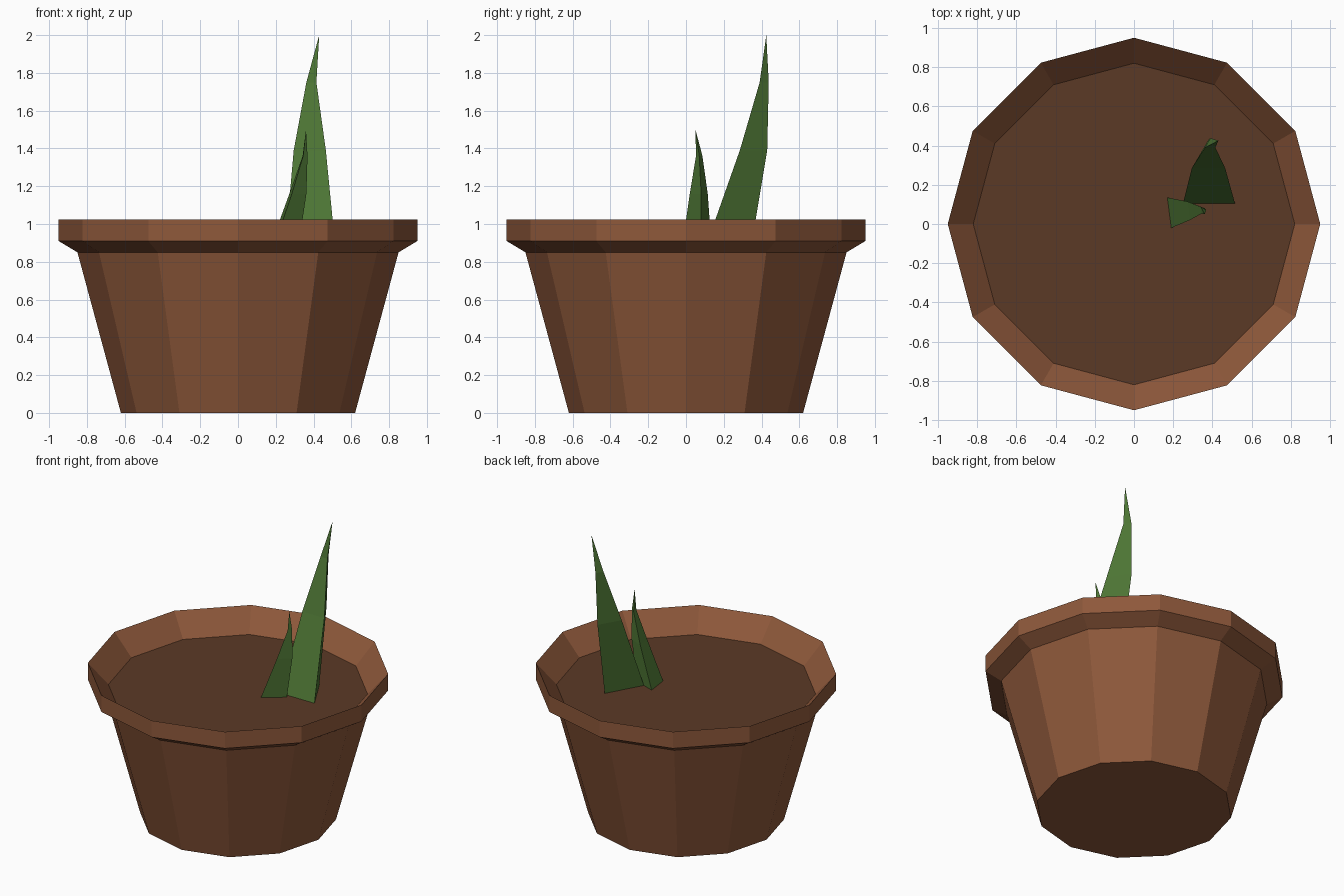
import bpy
from math import cos, sin, tau

cube = bpy.data.objects.get("Cube")
if cube:
    bpy.data.objects.remove(cube, do_unlink=True)


def material(name, color):
    mat = bpy.data.materials.new(name)
    mat.use_nodes = True
    mat.diffuse_color = color
    bsdf = mat.node_tree.nodes["Principled BSDF"]
    bsdf.inputs["Base Color"].default_value = color
    bsdf.inputs["Roughness"].default_value = 0.8
    return mat


def circle(radius, z, sides=12):
    return [(radius * cos(tau * i / sides), radius * sin(tau * i / sides), z)
            for i in range(sides)]


def loft(name, rings, mat, tip=None, base=True):
    """Skin counter-clockwise rings from bottom to top, with an optional tip."""
    n = len(rings[0])
    verts = [p for ring in rings for p in ring]
    faces = [tuple(reversed(range(n)))] if base else []
    for r in range(len(rings) - 1):
        for i in range(n):
            j = (i + 1) % n
            a, b = r * n, (r + 1) * n
            faces.append((a + i, a + j, b + j, b + i))
    if tip:
        last = len(verts) - n
        faces += [(last + i, last + (i + 1) % n, len(verts)) for i in range(n)]
        verts.append(tip)
    mesh = bpy.data.meshes.new(name)
    mesh.from_pydata(verts, [], faces)
    mesh.materials.append(mat)
    obj = bpy.data.objects.new(name, mesh)
    bpy.context.collection.objects.link(obj)
    return obj


def leaf(name, sections, tip):
    """Three-sided blade; each section is a height and three corners."""
    rings = [[(x, y, z) for x, y in corners] for z, corners in sections]
    return loft(name, rings, green, tip)


clay = material("clay", (0.27, 0.098, 0.043, 1))
earth = material("earth", (0.105, 0.042, 0.019, 1))
green = material("leaf_green", (0.075, 0.18, 0.035, 1))

SOIL_Z = 0.88

# Tapered pot with flared rim and sloping inner lip
profile = [(0.62, 0), (0.85, 0.85), (0.95, 0.91), (0.95, 1.025), (0.82, SOIL_Z)]
loft("pot", [circle(r, z) for r, z in profile], clay)

# Soil surface
soil_mesh = bpy.data.meshes.new("soil")
soil_mesh.from_pydata(circle(0.82, SOIL_Z), [], [tuple(range(12))])
soil_mesh.materials.append(earth)
bpy.context.collection.objects.link(bpy.data.objects.new("soil", soil_mesh))

# Tall leaf leaning back
leaf("tall_leaf", [
    (SOIL_Z, [(0.25, 0.105), (0.515, 0.105), (0.384, 0.345)]),
    (1.39, [(0.295, 0.285), (0.465, 0.285), (0.38, 0.43)]),
    (1.75, [(0.362, 0.39), (0.415, 0.39), (0.39, 0.438)]),
], (0.43, 0.425, 2.0))

# Short leaf leaning sideways
leaf("short_leaf", [
    (SOIL_Z, [(0.19, -0.02), (0.32, 0.08), (0.17, 0.135)]),
    (1.16, [(0.285, 0.02), (0.362, 0.08), (0.272, 0.115)]),
    (1.36, [(0.345, 0.053), (0.368, 0.07), (0.342, 0.087)]),
], (0.36, 0.05, 1.5))
